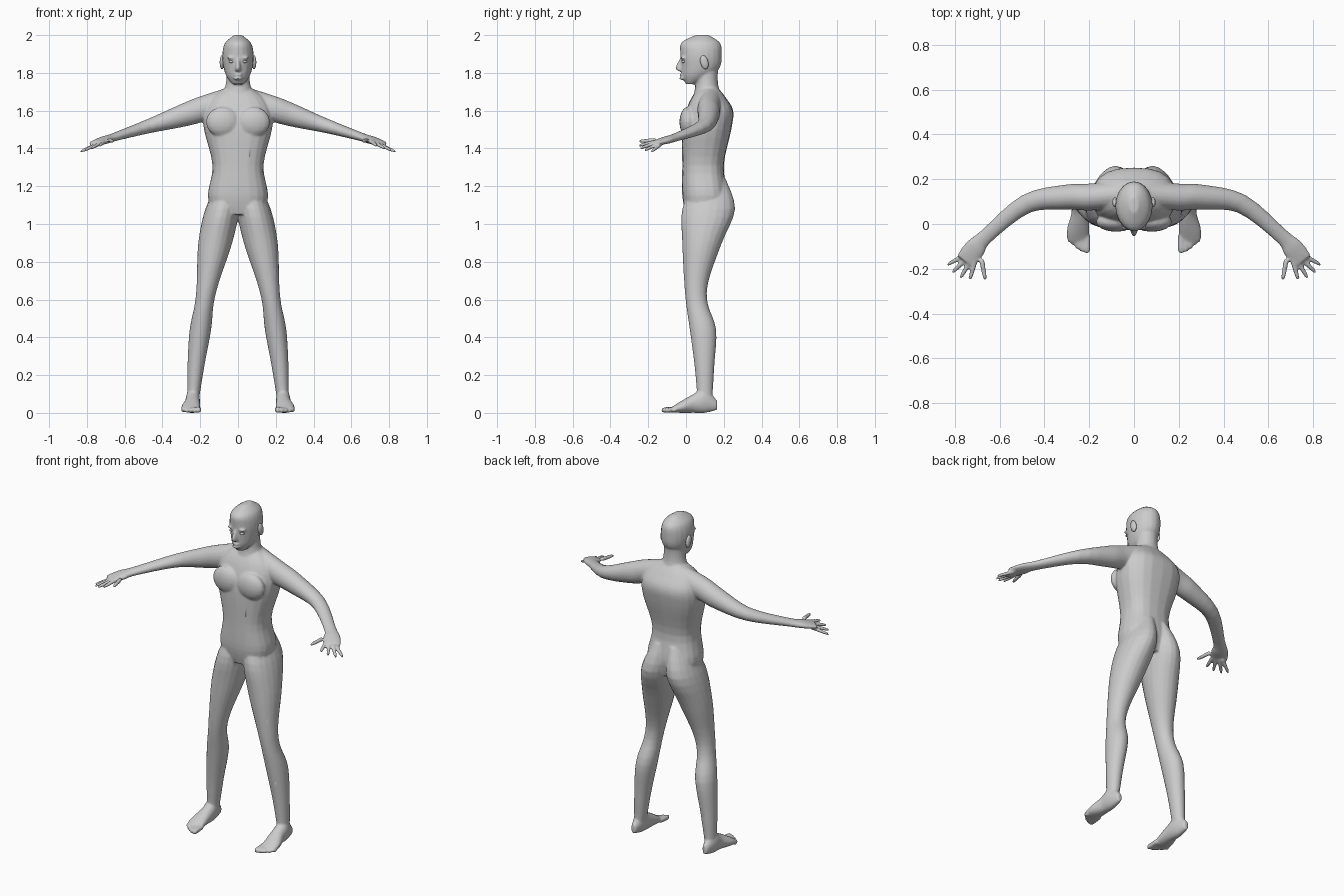
import bpy, bmesh, math
from mathutils import Vector, Matrix

cube = bpy.data.objects.get("Cube")
if cube:
    bpy.data.objects.remove(cube, do_unlink=True)

skin = bpy.data.materials.new("skin_grey")
skin.use_nodes = True
GREY = (0.6, 0.6, 0.6, 1)
skin.diffuse_color = GREY
skin.node_tree.nodes["Principled BSDF"].inputs["Base Color"].default_value = GREY

UP = Vector((0, 0, 1))


def smooth_sections(rows, steps=4):
    """Spline through sections of x, y, z, half width, half depth."""
    points = [Vector(row) for row in rows]
    padded = [points[0], *points, points[-1]]
    result = []
    for before, start, end, after in zip(padded, padded[1:], padded[2:], padded[3:]):
        leave, arrive = (end - before) / 2, (after - start) / 2
        for step in range(steps):
            t = step / steps
            ease = t * t * (3 - 2 * t)
            result.append(start + (end - start) * ease
                          + leave * t * (1 - t) ** 2 - arrive * t * t * (1 - t))
    return result + [points[-1]]


def tube(bm, rows, side=1, power=1.0, sides=20):
    """Closed smooth loft, mirrored when side is negative."""
    sections = smooth_sections(rows)
    centres = [Vector(section[:3]) for section in sections]
    last = len(sections) - 1
    rings = []
    for index, centre in enumerate(centres):
        along = (centres[min(index + 1, last)] - centres[max(index - 1, 0)]).normalized()
        if abs(along.z) > 0.7:
            across, depth = Vector((1, 0, 0)), Vector((0, 1, 0))
        else:
            across, depth = along.cross(UP).normalized(), UP
        half_width, half_depth = sections[index][3:]
        ring = []
        for corner in range(sides):
            angle = math.tau * corner / sides
            c, s = math.cos(angle), math.sin(angle)
            point = (centre + across * half_width * math.copysign(abs(c) ** power, c)
                     + depth * half_depth * math.copysign(abs(s) ** power, s))
            ring.append(bm.verts.new((point.x * side, point.y, point.z)))
        rings.append(ring)
    for lower, upper in zip(rings, rings[1:]):
        for corner in range(sides):
            following = (corner + 1) % sides
            bm.faces.new((lower[corner], lower[following], upper[following], upper[corner]))
    bm.faces.new(rings[0])
    bm.faces.new(rings[-1])


def upright(rows, centre_x=lambda z: 0):
    """Sections from height, half width, front and back."""
    return [(centre_x(z), (front + back) / 2, z, width, (back - front) / 2)
            for z, width, front, back in rows]


def leg_x(z):
    """Legs spread outward towards the floor."""
    return 0.24 - 0.14 * z ** 1.5


def arm_z(x):
    """Arms slope evenly down towards the fingertips."""
    return 1.67 - 0.32 * x


def ball(bm, centre, radii, tilt=0.0):
    matrix = Matrix.Translation(centre) @ Matrix.Rotation(tilt, 4, 'X') @ Matrix.Diagonal((*radii, 1))
    bmesh.ops.create_uvsphere(bm, u_segments=16, v_segments=10, radius=1, matrix=matrix)


def finish(bm, name):
    bmesh.ops.recalc_face_normals(bm, faces=bm.faces)
    for face in bm.faces:
        face.smooth = True
    mesh = bpy.data.meshes.new(name)
    bm.to_mesh(mesh)
    bm.free()
    mesh.materials.append(skin)
    obj = bpy.data.objects.new(name, mesh)
    bpy.context.collection.objects.link(obj)
    return obj


body = bmesh.new()

# Torso
tube(body, upright([
    (1.05, .13, 0, .2), (1.15, .16, -.02, .22), (1.31, .135, -.02, .2), (1.5, .18, -.02, .24),
    (1.6, .18, 0, .25), (1.67, .14, .03, .21), (1.72, .07, .07, .17)]), power=0.8)

# Neck and head
tube(body, upright([(1.64, .1, .03, .2), (1.74, .065, .05, .17), (1.83, .06, .04, .17)]))
tube(body, upright([
    (1.74, .03, 0, .05), (1.78, .06, -.02, .13), (1.83, .077, -.025, .18),
    (1.9, .083, -.03, .19), (1.96, .068, -.025, .18), (2, .02, .05, .12)]))

# Nose and lips
tube(body, upright([(1.88, .01, -.03, 0), (1.83, .014, -.056, 0), (1.81, .016, -.045, 0)]))
for z in (1.79, 1.77):
    ball(body, (0, -.018, z), (.024, .018, .007))

for side in (1, -1):
    # Chest muscle and brow
    ball(body, (side * .08, .01, 1.54), (.09, .045, .08))
    ball(body, (side * .034, -.015, 1.88), (.026, .014, .007))

    # Leg with buttock
    tube(body, upright([
        (1.24, .05, .05, .21), (1.08, .09, -.02, .26), (.9, .09, -.02, .19), (.7, .06, -.01, .12),
        (.58, .05, 0, .115), (.44, .057, .02, .16), (.25, .045, .045, .15), (.08, .032, .06, .14)],
        leg_x), side)

    # Foot, heel to ball
    foot = [(.165, .04, .015, .025), (.1, .065, .036, .065), (.04, .05, .04, .05),
            (-.03, .03, .05, .03), (-.08, .016, .045, .012)]
    tube(body, [(leg_x(0) + .01 * (y < 0), y, z, width, height)
                for y, z, width, height in foot], side)

    # Toes shrink and step back from the big toe outward
    for toe in range(5):
        x, radius = .21 + .02 * toe, .015 - .001 * toe
        tip = -.13 + .003 * toe * (toe + 1)
        tube(body, [(x, -.05, .02, radius, radius), (x, tip + radius, radius, radius, radius),
                    (x, tip, radius, radius / 2, radius / 2)], side, sides=10)

    # Arm, wrist and palm
    arm = [(.08, .13, .06, .07), (.2, .12, .06, .07), (.3, .12, .056, .062), (.48, .09, .043, .038),
           (.66, -.055, .034, .022), (.71, -.11, .048, .02), (.755, -.167, .045, .011)]
    tube(body, [(x, y, arm_z(x), width, height) for x, y, width, height in arm], side)

    # Thumb and fingers fan out from the middle of the palm
    for degrees in (100, 74, 59, 44, 30):
        angle = math.radians(degrees)
        reach = .15 + .02 * math.sin(2 * angle) ** 2
        finger = []
        for share, radius in ((.4, .012), (.7, .011), (.92, .009), (1, .005)):
            x = .69 + math.cos(angle) * reach * share
            y = -.1 - math.sin(angle) * reach * share
            finger.append((x, y, arm_z(x) - .02 * share, radius, radius))
        tube(body, finger, side, sides=10)

# Fuse everything into one smooth skin
body_obj = finish(body, "body")
fuse = body_obj.modifiers.new("fuse", 'REMESH')
fuse.mode = 'VOXEL'
fuse.voxel_size = .006
fuse.use_smooth_shade = True
relax = body_obj.modifiers.new("relax", 'SMOOTH')
relax.factor = .5
relax.iterations = 5
thin = body_obj.modifiers.new("thin", 'DECIMATE')
thin.ratio = .3

# Ears and eyes
for side, label in ((1, "left"), (-1, "right")):
    ear = bmesh.new()
    ball(ear, (side * .085, .097, 1.856), (.012, .021, .038), tilt=.25)
    finish(ear, label + "_ear")
    eye = bmesh.new()
    ball(eye, (side * .034, -.011, 1.86), (.015, .012, .008))
    finish(eye, label + "_eye")
